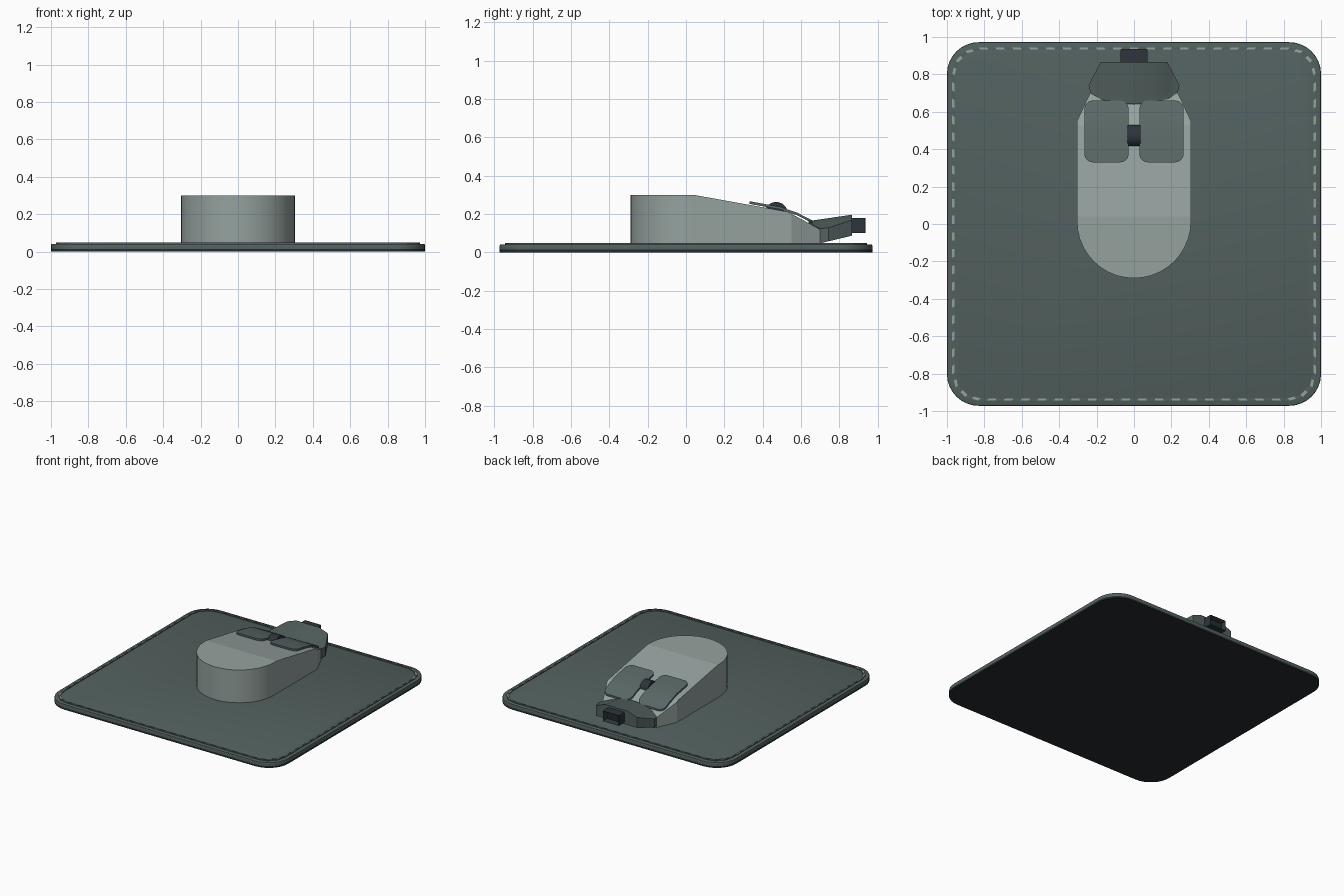
import bpy, bmesh, math
from mathutils import Vector

if "Cube" in bpy.data.objects:
    bpy.data.objects.remove(bpy.data.objects["Cube"], do_unlink=True)


def material(name, rgb):
    m = bpy.data.materials.new(name)
    m.use_nodes = True
    m.diffuse_color = (*rgb, 1)
    m.node_tree.nodes["Principled BSDF"].inputs["Base Color"].default_value = (*rgb, 1)
    return m


SLATE = material("slate grey", (0.085, 0.118, 0.114))
SHELL = material("pale grey green", (0.30, 0.36, 0.345))
BUTTON = material("button grey", (0.10, 0.137, 0.132))
BLACK = material("rubber black", (0.018, 0.024, 0.027))
DARK = material("dark blue grey", (0.026, 0.035, 0.043))


def finish(bm, name, mats, angle=25):
    bmesh.ops.recalc_face_normals(bm, faces=bm.faces)
    mesh = bpy.data.meshes.new(name)
    bm.to_mesh(mesh)
    bm.free()
    ob = bpy.data.objects.new(name, mesh)
    bpy.context.scene.collection.objects.link(ob)
    for m in mats:
        mesh.materials.append(m)
    bpy.ops.object.select_all(action="DESELECT")
    ob.select_set(True)
    bpy.context.view_layer.objects.active = ob
    bpy.ops.object.shade_smooth_by_angle(angle=math.radians(angle))
    return ob


def rounded_rect(cx, cy, hx, hy, r, seg):
    pts = []
    for q, (sx, sy) in enumerate(((1, 1), (-1, 1), (-1, -1), (1, -1))):
        for i in range(seg + 1):
            a = math.pi / 2 * (q + i / seg)
            pts.append((cx + sx * (hx - r) + r * math.cos(a),
                        cy + sy * (hy - r) + r * math.sin(a)))
    return pts


def prism(outline, z_of, cuts_x=(), cuts_y=()):
    """Extrude an outline, slice it, then place heights with z_of(x, y, top)."""
    bm = bmesh.new()
    face = bm.faces.new([bm.verts.new((x, y, 0)) for x, y in outline])
    new = bmesh.ops.extrude_face_region(bm, geom=[face])["geom"]
    for v in new:
        if isinstance(v, bmesh.types.BMVert):
            v.co.z = 1
    for axis, cuts in ((Vector((1, 0, 0)), cuts_x), (Vector((0, 1, 0)), cuts_y)):
        for c in cuts:
            bmesh.ops.bisect_plane(bm, geom=bm.verts[:] + bm.edges[:] + bm.faces[:],
                                   plane_co=axis * c, plane_no=axis)
    for v in bm.verts:
        v.co.z = z_of(v.co.x, v.co.y, v.co.z > 0.5)
    return bm


def slab(z0, z1):
    return lambda x, y, top: z1 if top else z0


def ramp(points, y):
    """Piecewise linear height along y."""
    for (y0, z0), (y1, z1) in zip(points, points[1:]):
        if y <= y1:
            return z0 + (z1 - z0) * max(0, y - y0) / (y1 - y0)
    return points[-1][1]


# Mat: rubber base and fabric top with a softened edge
PAD_TOP = 0.042
pad = rounded_rect(0, 0, 1, 0.972, 0.17, 8)
finish(prism(pad, slab(0, 0.014)), "mat_base", [BLACK])
bm = prism(pad, slab(0.014, PAD_TOP))
rim_edges = [e for e in bm.edges if all(v.co.z > 0.03 for v in e.verts)]
bmesh.ops.bevel(bm, geom=rim_edges, offset=0.007, segments=2, affect="EDGES", profile=0.5)
finish(bm, "mat_top", [SLATE])


# Stitched border: narrow raised ring with alternating light dashes
def subdivide(pts, step):
    out = []
    for a, b in zip(pts, pts[1:] + pts[:1]):
        a, b = Vector(a), Vector(b)
        n = max(1, round((b - a).length / step))
        out += [a.lerp(b, i / n) for i in range(n)]
    return out


outer = subdivide(rounded_rect(0, 0, 0.972, 0.944, 0.14, 3), 0.045)
bm = bmesh.new()
rings = []
for inset, z in ((0, PAD_TOP - 0.004), (0, 0.049), (0.013, 0.049), (0.013, PAD_TOP - 0.004)):
    rings.append([bm.verts.new((p.x * (1 - inset), p.y * (1 - inset), z)) for p in outer])
count = len(outer)
for k in range(3):
    for i in range(count):
        j = (i + 1) % count
        f = bm.faces.new((rings[k][i], rings[k][j], rings[k + 1][j], rings[k + 1][i]))
        f.material_index = int(k == 1 and i % 2 == 0)
finish(bm, "mat_stitching", [SLATE, SHELL])

# Mouse body: rounded heel, straight sides, tapered nose, sloping back
BODY_TOP = [(0.04, 0.30), (0.53, 0.212), (0.70, 0.12)]
R = 0.305
heel = [(R * math.cos(a), 0.015 + R * math.sin(a))
        for a in (math.pi * (1 + i / 20) for i in range(21))]
body_outline = heel + [(R, 0.55), (0.235, 0.70), (-0.235, 0.70), (-R, 0.55)]
body = finish(prism(body_outline,
                    lambda x, y, top: ramp(BODY_TOP, y) if top else PAD_TOP - 0.002,
                    cuts_y=(0.04, 0.53)),
              "mouse_body", [SHELL], 20)
for p in body.data.polygons:
    if p.normal.z > 0.7:
        p.use_smooth = False

# Two click buttons that follow the slope
BUTTON_TOP = [(0.33, 0.267), (0.49, 0.238), (0.58, 0.207), (0.66, 0.166)]
for side, name in ((1, "left_button"), (-1, "right_button")):
    finish(prism(rounded_rect(side * 0.147, 0.495, 0.118, 0.165, 0.045, 5),
                 lambda x, y, top: ramp(BUTTON_TOP, y) - (0 if top else 0.014),
                 cuts_y=(0.41, 0.49, 0.535, 0.58, 0.62)),
           name, [BUTTON])

# Scroll wheel
bpy.ops.mesh.primitive_cylinder_add(vertices=24, radius=0.061, depth=0.07,
                                    location=(0, 0.47, 0.202),
                                    rotation=(0, math.pi / 2, 0))
wheel = bpy.context.object
wheel.name = "scroll_wheel"
wheel.data.materials.append(DARK)
bpy.ops.object.shade_smooth_by_angle(angle=math.radians(30))

# Nose hood: flared, rising towards the cable end, with lowered shoulders
half = [(0, 0.640), (0.10, 0.648), (0.18, 0.668), (0.232, 0.70), (0.243, 0.742), (0.178, 0.866)]
hood_outline = half + [(-x, y) for x, y in reversed(half[1:])]


def hood_z(x, y, top):
    if top:
        return 0.165 + 0.145 * (y - 0.65) - 0.36 * max(0, abs(x) - 0.10)
    return 0.045 + 0.24 * max(0, y - 0.69)


finish(prism(hood_outline, hood_z, cuts_x=(-0.18, -0.10, 0.10, 0.18), cuts_y=(0.70, 0.742)),
       "nose_hood", [SLATE], 30)

# Cable plug with a recessed socket
bm = prism(rounded_rect(0, 0.897, 0.071, 0.039, 0.002, 1), slab(0.10, 0.18))
bm.normal_update()
bmesh.ops.recalc_face_normals(bm, faces=bm.faces)
end = max(bm.faces, key=lambda f: f.calc_center_median().y)
bmesh.ops.inset_region(bm, faces=[end], thickness=0.02)
end.material_index = 1
bmesh.ops.translate(bm, verts=end.verts[:], vec=(0, -0.03, 0))
finish(bm, "cable_plug", [DARK, BLACK])
